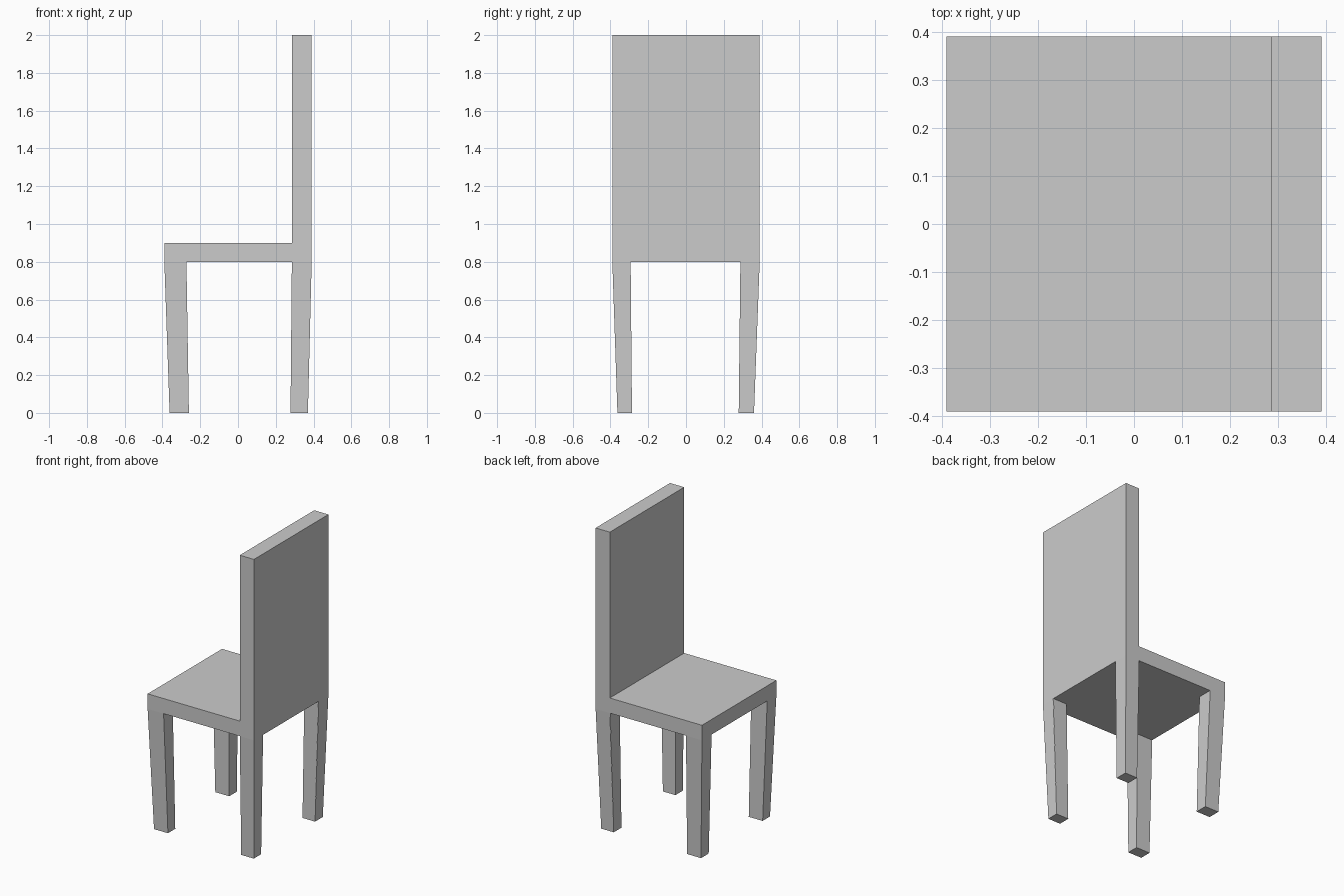
import bpy, bmesh
from mathutils import Vector, Matrix

if "Cube" in bpy.data.objects:
    bpy.data.objects.remove(bpy.data.objects["Cube"])

HALF, SEAT_LOW, SEAT_TOP, TOP = 0.39, 0.80, 0.90, 2.0
XS, YS = (-0.273, 0.286), (-0.294, 0.289)       # inner edges of the legs
FOOT_X = {-1: (-0.362, -0.26), 1: (0.278, 0.37)}  # foot extents per side
FOOT_Y = {-1: (-0.363, -0.286), 1: (0.279, 0.36)}

# seat slab, cut where the legs and backrest grow out
bm = bmesh.new()
bmesh.ops.create_cube(bm, size=1, matrix=Matrix.Translation((0, 0, (SEAT_LOW + SEAT_TOP) / 2))
                      @ Matrix.Diagonal((2 * HALF, 2 * HALF, SEAT_TOP - SEAT_LOW, 1)))
for axis, cuts in ((Vector((1, 0, 0)), XS), (Vector((0, 1, 0)), YS)):
    for c in cuts:
        bmesh.ops.bisect_plane(bm, geom=bm.verts[:] + bm.edges[:] + bm.faces[:],
                               plane_co=axis * c, plane_no=axis)
bm.normal_update()

# backrest extruded from the rear strip of the seat
strip = [f for f in bm.faces if f.normal.z > 0.9 and f.calc_center_median().x > XS[1]]
new = bmesh.ops.extrude_face_region(bm, geom=strip)["geom"]
for v in new:
    if isinstance(v, bmesh.types.BMVert):
        v.co.z = TOP

# tapered legs extruded from the four bottom corners
bm.normal_update()
corners = []
for f in bm.faces:
    c = f.calc_center_median()
    if f.normal.z < -0.9 and not XS[0] < c.x < XS[1] and not YS[0] < c.y < YS[1]:
        corners.append(f)
for f in bmesh.ops.extrude_discrete_faces(bm, faces=corners)["faces"]:
    c = f.calc_center_median()
    fx, fy = FOOT_X[1 if c.x > 0 else -1], FOOT_Y[1 if c.y > 0 else -1]
    for v in f.verts:
        v.co = (fx[v.co.x > c.x], fy[v.co.y > c.y], 0)

# merge seams and finish the flat-shaded chair
bmesh.ops.remove_doubles(bm, verts=bm.verts[:], dist=0.0001)
bmesh.ops.recalc_face_normals(bm, faces=bm.faces[:])
mesh = bpy.data.meshes.new("chair")
bm.to_mesh(mesh)
bm.free()
bpy.context.collection.objects.link(bpy.data.objects.new("chair", mesh))
